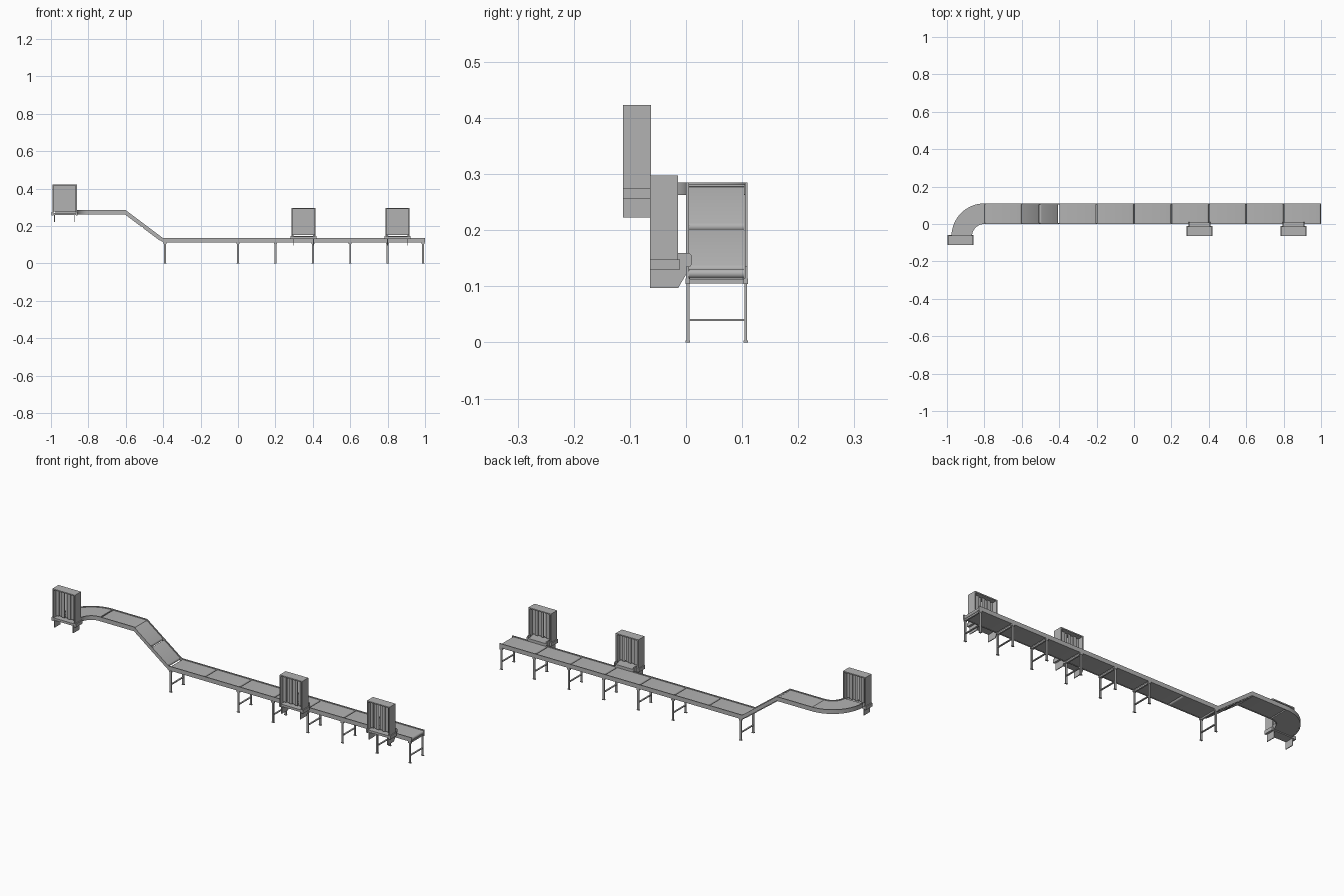
import bpy, bmesh, math
from mathutils import Vector

if "Cube" in bpy.data.objects:
    bpy.data.objects.remove(bpy.data.objects["Cube"])

grey = bpy.data.materials.new("machine grey")
grey.diffuse_color = (0.45, 0.45, 0.45, 1)
grey.use_nodes = True
grey.node_tree.nodes["Principled BSDF"].inputs["Base Color"].default_value = grey.diffuse_color


def finish(name, bm, smooth=False):
    bmesh.ops.recalc_face_normals(bm, faces=bm.faces)
    me = bpy.data.meshes.new(name)
    bm.to_mesh(me)
    bm.free()
    ob = bpy.data.objects.new(name, me)
    bpy.context.collection.objects.link(ob)
    me.materials.append(grey)
    if smooth:
        bpy.ops.object.select_all(action='DESELECT')
        ob.select_set(True)
        bpy.context.view_layer.objects.active = ob
        bpy.ops.object.shade_smooth_by_angle(angle=math.radians(35))
    return ob


def add_box(bm, x0, x1, y0, y1, z0, z1):
    vs = bmesh.ops.create_cube(bm, size=1)["verts"]
    for v in vs:
        v.co = Vector(((x0 + x1) / 2 + v.co.x * (x1 - x0),
                       (y0 + y1) / 2 + v.co.y * (y1 - y0),
                       (z0 + z1) / 2 + v.co.z * (z1 - z0)))


def add_prism(bm, near, far):
    """Solid between two matching outlines."""
    a = [bm.verts.new(p) for p in near]
    b = [bm.verts.new(p) for p in far]
    n = len(a)
    bm.faces.new(a)
    bm.faces.new(b)
    for i in range(n):
        bm.faces.new((a[i], a[(i + 1) % n], b[(i + 1) % n], b[i]))


def sweep(name, path, s0, s1, z0, z1, smooth=False):
    """Rectangle swept along path; path holds (point, sideways direction)."""
    bm = bmesh.new()
    rings = []
    for p, d in path:
        rings.append([bm.verts.new(p + d * s + Vector((0, 0, z)))
                      for s, z in ((s0, z0), (s1, z0), (s1, z1), (s0, z1))])
    for a, b in zip(rings, rings[1:]):
        for i in range(4):
            j = (i + 1) % 4
            bm.faces.new((a[i], a[j], b[j], b[i]))
    bm.faces.new(rings[0])
    bm.faces.new(rings[-1])
    return finish(name, bm, smooth)


LOW, HIGH = 0.135, 0.285
YM, HALF = 0.055, 0.055
side = Vector((0, 1, 0))

# Centre line: straight, incline, upper straight, quarter turn
straight = [(Vector((x, YM, z)), side) for x, z in
            ((1.0, LOW), (-0.4, LOW), (-0.6, HIGH), (-0.8, HIGH))]
centre = Vector((-0.8, -0.066, HIGH))
curve = []
for i in range(17):
    a = math.pi / 2 * (1 + i / 16)
    d = Vector((math.cos(a), math.sin(a), 0))
    curve.append((centre + d * 0.121, d))

# Side rails
for tag, s0, s1 in (("front", -HALF, -HALF + 0.005), ("back", HALF - 0.005, HALF)):
    sweep(tag + "_rail", straight, s0, s1, -0.022, 0)
    sweep(tag + "_curve_rail", curve, s0, s1, -0.022, 0, True)
sweep("curve_belt", curve, -HALF + 0.005, HALF - 0.005, -0.021, -0.004, True)


# Belt sections with rounded ends
def belt(p0, p1, name):
    r, gap = 0.0085, 0.0015
    d = Vector((p1[0] - p0[0], 0, p1[1] - p0[1]))
    length = d.length
    d.normalize()
    up = Vector((-d.z, 0, d.x))
    origin = Vector((p0[0], 0, p0[1])) - up * 0.0125
    outline = []
    for end, start in ((length - gap - r, -90), (gap + r, 90)):
        for k in range(9):
            t = math.radians(start + k * 22.5)
            outline.append(origin + d * (end + r * math.cos(t)) + up * r * math.sin(t))
    bm = bmesh.new()
    add_prism(bm, [p + Vector((0, 0.0055, 0)) for p in outline],
              [p + Vector((0, 0.1045, 0)) for p in outline])
    finish(name, bm, True)


stops = [(-0.8, HIGH), (-0.6, HIGH), (-0.5, (LOW + HIGH) / 2), (-0.4, LOW)]
stops += [(-0.2 + 0.2 * i, LOW) for i in range(7)]
for i, (p, q) in enumerate(zip(stops, stops[1:])):
    belt(p, q, f"belt_section_{i + 1}")

# Leg frames: two posts, feet, cross bars
for i, x in enumerate((-0.39, 0, 0.2, 0.4, 0.6, 0.8, 0.99)):
    bm = bmesh.new()
    for y in (0.0035, 0.1065):
        add_box(bm, x - 0.005, x + 0.005, y - 0.0025, y + 0.0025, 0, 0.114)
        add_box(bm, x - 0.007, x + 0.007, y - 0.004, y + 0.004, 0, 0.003)
        add_box(bm, x - 0.008, x + 0.008, y - 0.004, y + 0.004, 0.104, 0.114)
    add_box(bm, x - 0.004, x + 0.004, 0.004, 0.106, 0.038, 0.042)
    add_box(bm, x - 0.004, x + 0.004, 0.004, 0.106, 0.105, 0.113)
    finish(f"leg_frame_{i + 1}", bm)


# Feeding station: hood with strip curtain, table and side plates
def station(name, cx, y0, z0, transfer):
    y1 = y0 + 0.05
    w = 0.065
    bm = bmesh.new()
    for s in (-1, 1):
        a, b = sorted((cx + s * w, cx + s * (w - 0.006)))
        add_box(bm, a, b, y0, y1, z0 + 0.05, z0 + 0.2)
    add_box(bm, cx - w, cx + w, y0, y1, z0 + 0.194, z0 + 0.2)
    finish(name + "_hood", bm)

    bm = bmesh.new()
    ym = (y0 + y1) / 2
    step = 2 * (w - 0.006) / 7
    for i in range(7):
        x = cx - w + 0.006 + i * step
        y = ym + (0.003 if i % 2 else -0.003)
        add_box(bm, x, x + step, y - 0.002, y + 0.002, z0 + 0.054, z0 + 0.195)
    finish(name + "_strip_curtain", bm)

    bm = bmesh.new()
    add_box(bm, cx - w + 0.004, cx + w - 0.004, y0 + 0.003, y1 + 0.002, z0 + 0.036, z0 + 0.048)
    for s in (-1, 1):
        a, b = sorted((cx + s * 0.07, cx + s * 0.06))
        add_box(bm, a, b, y0, y1 + 0.003, z0 + 0.033, z0 + 0.051)
    finish(name + "_table", bm)

    # plates below, with a slanted rear corner
    bm = bmesh.new()
    rear = 0.016 if transfer else 0
    outline = [(y0, z0), (y1, z0), (y1 + rear, z0 + 0.027),
               (y1 + rear, z0 + 0.038), (y0, z0 + 0.038)]
    for s in (-1, 1):
        x = cx + s * 0.054
        add_prism(bm, [(x - 0.002, y, z) for y, z in outline],
                  [(x + 0.002, y, z) for y, z in outline])
    finish(name + "_side_plates", bm)

    # guide reaching over the main belt
    if transfer:
        bm = bmesh.new()
        outline = [(y1, z0 + 0.037), (y1 + 0.02, z0 + 0.037), (y1 + 0.025, z0 + 0.043),
                   (y1 + 0.025, z0 + 0.057), (y1 + 0.02, z0 + 0.062), (y1, z0 + 0.062)]
        for s in (-1, 1):
            x = cx + s * 0.055
            add_prism(bm, [(x - 0.003, y, z) for y, z in outline],
                      [(x + 0.003, y, z) for y, z in outline])
        add_box(bm, cx - 0.055, cx + 0.055, y1, y1 + 0.022, z0 + 0.038, z0 + 0.05)
        finish(name + "_transfer_guide", bm)


station("right_station", 0.853, -0.064, 0.097, True)
station("middle_station", 0.35, -0.064, 0.097, True)
station("left_station", -0.927, -0.112, 0.223, False)
